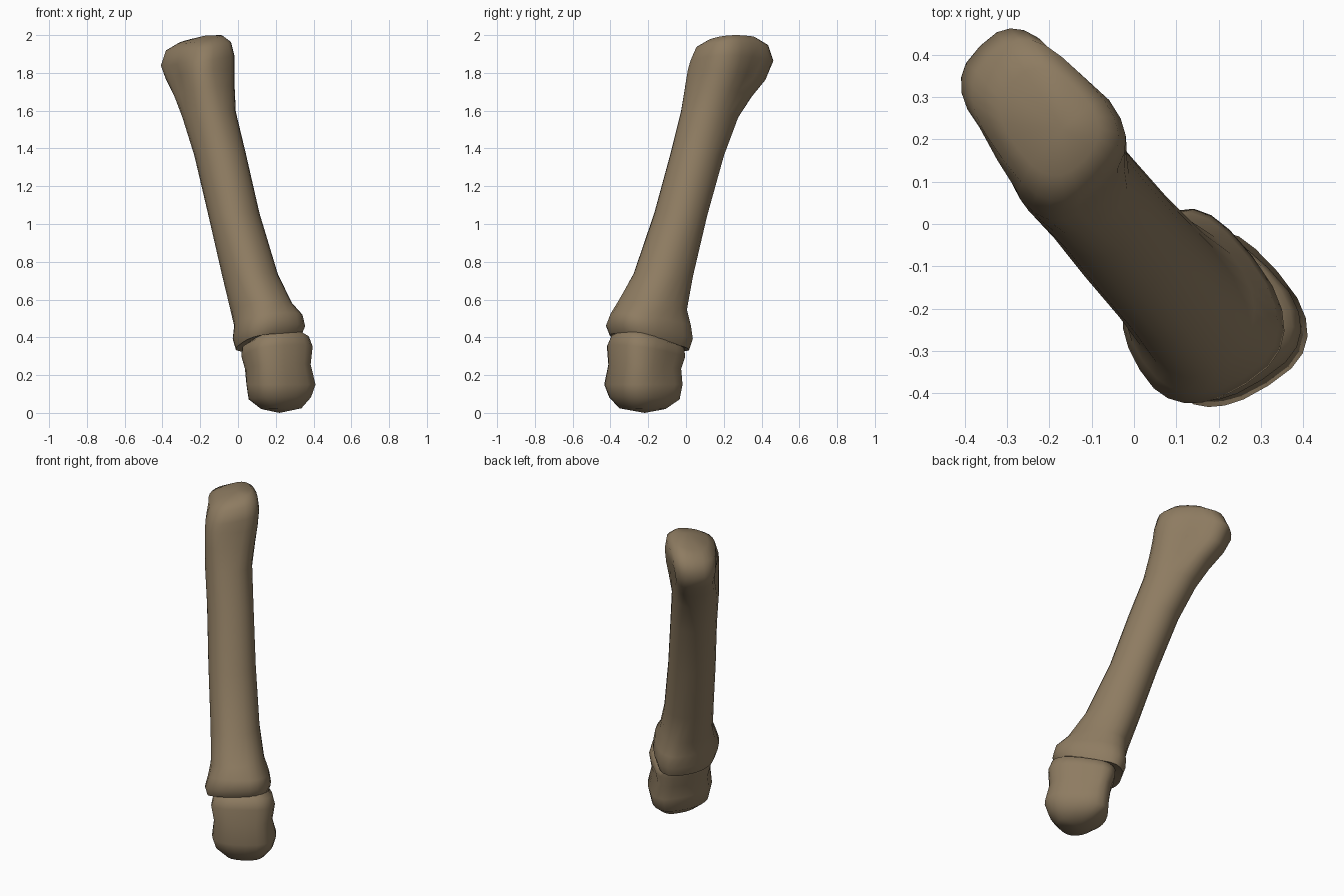
import bpy, bmesh, math
from mathutils import Vector

if "Cube" in bpy.data.objects:
    bpy.data.objects.remove(bpy.data.objects["Cube"])

SEG = 24
S = math.sqrt(0.5)

bone = bpy.data.materials.new("brown bone")
bone.diffuse_color = (0.27, 0.20, 0.12, 1)
bone.use_nodes = True
bone.node_tree.nodes["Principled BSDF"].inputs["Base Color"].default_value = bone.diffuse_color


def world(u, v, z):
    # u runs towards front right, v towards back right
    return Vector(((u + v) * S, (v - u) * S, z))


def bump(z, at, width):
    return math.exp(-((z - at) / width) ** 2)


def spow(x, p):
    return math.copysign(abs(x) ** p, x)


def loft(name, rings, cap_low, cap_high):
    """Each ring: front point (u,v,z), rear point (u,v,z), half width."""
    bm = bmesh.new()
    loops = []
    for front, rear, b in rings:
        f, r = Vector(front), Vector(rear)
        mid, half = (f + r) / 2, (f - r) / 2
        z = mid.z
        # ends are squarer than the shaft; the sides are pitted at head and waist
        power = 0.95 - 0.2 * bump(z, 0.25, 0.35) - 0.26 * bump(z, 1.85, 0.2)
        dent = 0.2 * bump(z, 1.79, 0.1) + 0.1 * bump(z, 0.27, 0.1)
        taper = 0.16 * bump(z, 1.78, 0.18)
        skew = 0.22 if z < 0.55 else 0.0
        tilt = 0.02 if z > 1.82 else 0.0
        loop = []
        for i in range(SEG):
            t = 2 * math.pi * i / SEG
            c, s = spow(math.cos(t), power), spow(math.sin(t), power)
            w = b * s * (1 + taper * c) * (1 - dent * bump(c, -0.3, 0.35))
            p = mid + half * c
            loop.append(bm.verts.new(world(p.x + skew * w * c, p.y + w, p.z + tilt * s)))
        loops.append(loop)
    for lo, hi in zip(loops, loops[1:]):
        for i in range(SEG):
            j = (i + 1) % SEG
            bm.faces.new((lo[i], lo[j], hi[j], hi[i]))
    for loop, tip in ((loops[0], cap_low), (loops[-1], cap_high)):
        v = bm.verts.new(world(*tip))
        for i in range(SEG):
            bm.faces.new((loop[i], loop[(i + 1) % SEG], v))
    bmesh.ops.recalc_face_normals(bm, faces=bm.faces)
    mesh = bpy.data.meshes.new(name)
    bm.to_mesh(mesh)
    bm.free()
    mesh.materials.append(bone)
    ob = bpy.data.objects.new(name, mesh)
    bpy.context.collection.objects.link(ob)
    bpy.context.view_layer.objects.active = ob
    ob.select_set(True)
    bpy.ops.object.shade_smooth_by_angle(angle=math.radians(60))
    ob.select_set(False)


# long bone: flared base, round shaft, head with side pits
loft("long_bone", [
    ((.39, -.07, .42), (.11, -.01, .34), .14),
    ((.43, -.08, .42), (.07, -.01, .325), .175),
    ((.455, -.08, .47), (.05, -.01, .38), .19),
    ((.44, -.07, .53), (.05, -.01, .45), .175),
    ((.39, -.06, .59), (.035, -.02, .54), .152),
    ((.285, -.05, .74), (-.025, -.03, .72), .14),
    ((.14, -.04, 1.06), (-.13, -.03, 1.04), .135),
    ((.03, -.03, 1.38), (-.25, -.02, 1.36), .132),
    ((-.05, -.03, 1.60), (-.35, -.01, 1.56), .134),
    ((-.085, -.02, 1.73), (-.43, .01, 1.67), .142),
    ((-.105, -.01, 1.82), (-.51, .03, 1.76), .147),
    ((-.115, .00, 1.88), (-.555, .04, 1.85), .150),
    ((-.135, .01, 1.95), (-.52, .04, 1.93), .138),
    ((-.19, .02, 1.985), (-.44, .04, 1.97), .10),
], (.25, -.04, .39), (-.28, .04, 1.998))

# short bone below: waisted block with a tilted joint face
loft("short_bone", [
    ((.43, -.03, .025), (.22, .00, .02), .11),
    ((.475, -.04, .085), (.15, .00, .07), .165),
    ((.495, -.045, .15), (.145, .00, .15), .185),
    ((.47, -.045, .26), (.135, -.01, .23), .170),
    ((.475, -.045, .36), (.115, -.01, .29), .185),
    ((.455, -.04, .415), (.11, -.01, .335), .170),
    ((.40, -.03, .45), (.17, -.01, .37), .11),
], (.31, 0, 0), (.28, -.02, .42))
